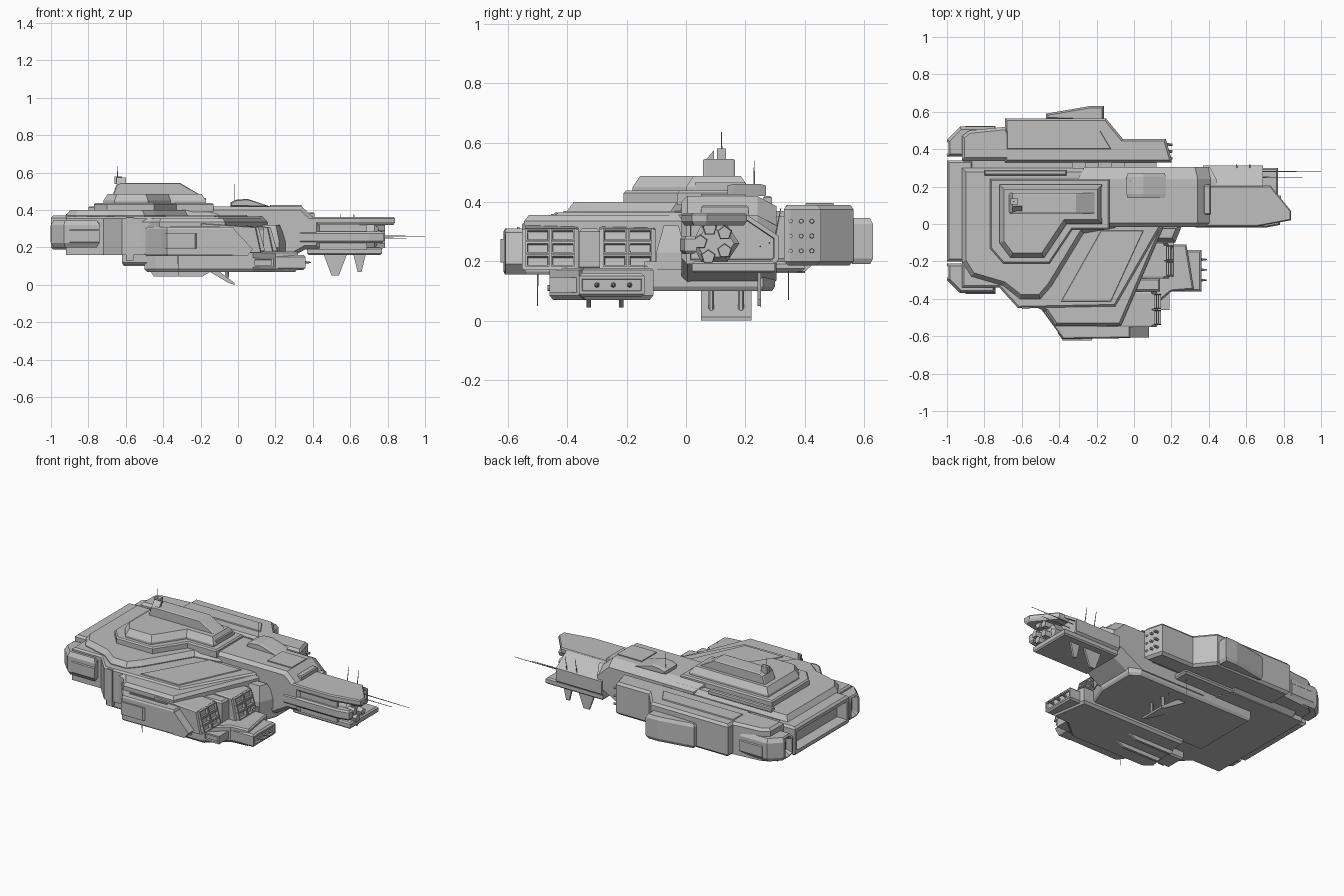
import bpy, bmesh
from mathutils import Vector

if "Cube" in bpy.data.objects:
    bpy.data.objects.remove(bpy.data.objects["Cube"])

grey = bpy.data.materials.new("hull_grey")
grey.use_nodes = True
grey.diffuse_color = (0.52, 0.52, 0.52, 1)
grey.node_tree.nodes["Principled BSDF"].inputs["Base Color"].default_value = (0.52, 0.52, 0.52, 1)


def inset(pts, d):
    """Move every edge of a counter-clockwise outline inward by d."""
    out = []
    for i, p in enumerate(pts):
        a = (p - pts[i - 1]).normalized()
        b = (pts[(i + 1) % len(pts)] - p).normalized()
        na, nb = Vector((-a.y, a.x)), Vector((-b.y, b.x))
        out.append(p + (na + nb) * d / max(1 + na.dot(nb), 0.3))
    return out


def prism(name, pts, levels, axis="z"):
    """Stack an outline through (height, inset) levels along an axis."""
    pts = [Vector(p) for p in pts]
    if sum(p.x * q.y - q.x * p.y for p, q in zip(pts, pts[1:] + pts[:1])) < 0:
        pts.reverse()
    place = {"z": lambda p, h: (p.x, p.y, h), "y": lambda p, h: (p.x, h, p.y),
             "x": lambda p, h: (h, p.x, p.y)}[axis]
    bm = bmesh.new()
    rings = [[bm.verts.new(place(p, h)) for p in inset(pts, d)] for h, d in levels]
    bm.faces.new(rings[0])
    bm.faces.new(rings[-1])
    n = len(pts)
    for lo, hi in zip(rings, rings[1:]):
        for i in range(n):
            bm.faces.new((lo[i], lo[(i + 1) % n], hi[(i + 1) % n], hi[i]))
    bmesh.ops.recalc_face_normals(bm, faces=bm.faces)
    mesh = bpy.data.meshes.new(name)
    bm.to_mesh(mesh)
    bm.free()
    obj = bpy.data.objects.new(name, mesh)
    mesh.materials.append(grey)
    bpy.context.collection.objects.link(obj)
    return obj


def box(name, x, y, z, chamfer=0):
    c = chamfer
    levels = [(z[0], c), (z[0] + c, 0), (z[1] - c, 0), (z[1], c)] if c else [(z[0], 0), (z[1], 0)]
    return prism(name, [(x[0], y[0]), (x[1], y[0]), (x[1], y[1]), (x[0], y[1])], levels)


def recess(obj, direction, rim, depth):
    """Sink the faces pointing in one direction, leaving a rim."""
    bm = bmesh.new()
    bm.from_mesh(obj.data)
    way = Vector(direction)
    faces = [f for f in bm.faces if f.normal.dot(way) > 0.8]
    bmesh.ops.inset_region(bm, faces=faces, thickness=rim, use_even_offset=True)
    bmesh.ops.inset_region(bm, faces=faces, thickness=0.002, depth=-depth, use_even_offset=True)
    bm.to_mesh(obj.data)
    bm.free()
    return obj


def rod(name, start, end, radius, sides=6, tip=None):
    a, b = Vector(start), Vector(end)
    bpy.ops.mesh.primitive_cone_add(vertices=sides, radius1=radius, radius2=radius if tip is None else tip,
                                    depth=(b - a).length, location=(a + b) / 2,
                                    rotation=(b - a).to_track_quat("Z", "Y").to_euler())
    bpy.context.object.name = name
    bpy.context.object.data.materials.append(grey)


# Main hull and belly
prism("main_hull", [(-.92, -.34), (-.72, -.34), (-.62, -.45), (-.1, -.44), (.14, -.02), (.14, .3),
                    (-.35, .3), (-.42, .4), (-.92, .4)], [(.16, 0), (.355, 0), (.365, .01)])
prism("left_aft_hull", [(-.92, .34), (-.92, .47), (-.88, .5), (-.68, .52), (-.6, .34)],
      [(.19, 0), (.375, 0), (.39, .015)])
prism("belly_plate", [(-.62, -.14), (.2, -.14), (.26, .02), (.26, .26), (.2, .3), (-.62, .3)],
      [(.1, .01), (.115, 0), (.2, 0)])
prism("aft_deck", [(-.92, -.2), (-.87, -.28), (-.7, -.33), (-.61, -.4), (-.5, -.4), (-.44, -.33), (-.27, -.05),
                   (-.1, -.02), (-.1, .3), (-.92, .3)], [(.355, 0), (.37, 0), (.4, .022)])
prism("hull_skirt_left", [(.29, .16), (.29, .2), (.44, .2), (.4, .165)], [(-.85, 0), (-.4, 0)], "x")

# Neck and nose
prism("neck", [(-.3, .1), (.2, .1), (.36, .19), (.44, .19), (.44, .355), (.41, .355), (.34, .42), (-.3, .42)],
      [(-.015, .02), (.005, 0), (.24, 0), (.305, .035)], "y")
recess(prism("nose_body", [(.0, .19), (.295, .19), (.312, .205), (.312, .285), (.205, .357), (.0, .357)],
             [(.37, 0), (.69, 0)], "x"), (1, 0, 0), .015, .03)
prism("nose_top_plate", [(.37, -.015), (.65, -.015), (.84, .02), (.84, .07), (.73, .205), (.37, .205)],
      [(.32, .01), (.335, 0), (.355, 0), (.362, .006)])
prism("nose_side_rail", [(.33, -.02), (.7, -.02), (.78, -.005), (.78, .035), (.33, .035)],
      [(.225, .008), (.235, 0), (.275, 0), (.285, .008)])
prism("nose_gun_housing", [(.02, .26), (.05, .2), (.14, .2), (.18, .26), (.14, .32), (.05, .32)],
      [(.4, 0), (.73, 0), (.75, .015)], "x")
box("nose_keel", (.37, .77), (.02, .3), (.16, .2), .008)
box("nose_collar", (.37, .41), (.05, .21), (.35, .388), .006)
for i, (y, z) in enumerate([(.048, .265), (.08, .31), (.13, .295), (.13, .235), (.075, .215)]):
    rod(f"nose_gun_{i}", (.72, y, z), (.785, y, z), .027, 5, .023)
for x, w, z in [(.52, .065, .05), (.65, .035, .07)]:
    prism("keel_fin", [(x - w, .17), (x + w, .17), (x + w * .3, z), (x - w * .3, z)],
          [(.24, 0), (.252, 0)], "y")

# Neck hump and spine plate
prism("neck_hump", [(-.04, .44), (-.01, .455), (.05, .46), (.17, .42), (-.04, .42)],
      [(.14, .005), (.16, 0), (.25, 0), (.27, .005)], "y")
box("neck_spine", (.17, .34), (.05, .2), (.415, .426))

# Superstructure tiers
prism("lower_tier", [(-.77, .24), (-.13, .24), (-.13, -.03), (-.33, -.03), (-.45, -.21), (-.7, -.21), (-.77, -.13)],
      [(.39, 0), (.43, 0), (.438, .008)])
prism("middle_tier", [(-.72, .21), (-.17, .21), (-.17, .0), (-.36, .0), (-.48, -.18), (-.66, -.18), (-.72, -.1)],
      [(.43, 0), (.45, 0), (.487, .025)])
prism("bridge", [(-.67, .48), (-.65, .535), (-.63, .545), (-.31, .545), (-.2, .48)],
      [(.057, .004), (.065, 0), (.157, 0), (.165, .004)], "y")
box("bridge_sensor", (-.66, -.62), (.105, .135), (.54, .58))
prism("bridge_wedge", [(.065, .54), (.095, .575), (.095, .54)], [(-.65, 0), (-.6, 0)], "x")
box("bridge_forward_block", (-.22, -.17), (.03, .2), (.44, .465))
for i in range(3):
    box("deck_vent", (-.4 + i * .14, -.33 + i * .14), (.29, .33), (.34, .37))
box("deck_rail", (-.8, -.36), (.26, .29), (.39, .42), .006)

# Engine block, corner engine pods
recess(box("engine_frame", (-1, -.86), (-.2, .34), (.19, .37), .012), (-1, 0, 0), .02, .07)
for s, y in [(1, .36), (-1, -.21)]:
    pod = prism("corner_engine", [(-1, y), (-1, y + s * .09), (-.93, y + s * .16), (-.74, y + s * .16), (-.74, y)],
                [(.2, .015), (.225, 0), (.32, 0), (.345, .015)])
    recess(pod, (-1, 0, 0), .012, .04)
    box("engine_pipe", (-.9, -.74), sorted((y + s * .1, y + s * .165)), (.22, .3), .008)

# Left side sponson with forward launcher
prism("sponson", [(-.69, .34), (-.69, .565), (-.15, .565), (-.06, .455), (.17, .455), (.2, .35), (.2, .33), (-.69, .33)],
      [(.185, .015), (.2, 0), (.375, 0), (.39, .012)])
prism("sponson_panel", [(-.68, .4), (-.68, .5), (-.18, .5), (-.12, .4)], [(.385, 0), (.396, .004)])
prism("sponson_fin", [(-.47, .56), (-.47, .59), (-.24, .63), (-.16, .63), (-.16, .55)],
      [(.19, .01), (.21, 0), (.325, 0), (.345, .01)])
box("sponson_skirt", (-.5, -.05), (.29, .4), (.165, .2), .01)
box("launcher_link", (-.1, .12), (.28, .36), (.21, .35))
for y in (.352, .388, .424):
    for z in (.235, .285, .335):
        rod("sponson_tube", (.16, y, z), (.205, y, z), .009, 8, .007)

# Right side wing with missile racks
prism("missile_wing", [(-.62, -.4), (-.47, -.47), (-.42, -.545), (-.07, -.545), (.16, -.01), (-.3, .0)],
      [(.165, 0), (.335, 0), (.355, .015)])
prism("wing_top_plate", [(-.4, -.42), (-.12, -.42), (.06, -.03), (-.18, -.03)], [(.35, 0), (.37, .008)])
prism("wing_root_block", [(.1, -.1), (.22, -.1), (.26, 0), (.1, 0)], [(.17, 0), (.23, 0), (.32, .025)])
for front, y0 in [(.21, -.282), (.145, -.542)]:
    prism("rack_housing", [(-.2, .17), (front - .02, .17), (front - .05, .31), (-.2, .33)],
          [(y0 - .01, .004), (y0, 0), (y0 + .17, 0), (y0 + .18, .004)], "y")
    for col in range(2):
        for row in range(3):
            y, z = y0 + .002 + col * .085, .182 + row * .043
            x = front - row * .012
            cell = prism("missile_cell", [(-.1, z), (x, z), (x - .012, z + .041), (-.1, z + .041)],
                         [(y, 0), (y + .081, 0)], "y")
            recess(cell, (1, 0, 0), .006, .03)
box("rack_divider", (-.1, .14), (-.36, -.29), (.17, .31), .01)

# Outer wing pod
prism("outer_pod", [(-.5, -.45), (-.38, -.615), (-.02, -.61), (-.02, -.45)],
      [(.155, .006), (.165, 0), (.3, 0), (.31, .006)])
prism("outer_pod_nose", [(-.03, .155), (.05, .155), (.08, .19), (-.03, .307)], [(-.608, 0), (-.54, 0)], "y")
prism("outer_pod_door", [(-.41, -.58), (-.38, -.624), (-.23, -.624), (-.21, -.6)], [(.195, 0), (.275, 0)])
box("outer_pod_rail", (-.36, -.1), (-.57, -.56), (.3, .316))

# Lower forward pod
prism("lower_pod", [(-.5, -.42), (-.44, -.46), (.08, -.46), (.2, -.36), (.32, -.35), (.28, -.11), (-.46, -.11)],
      [(.07, .012), (.085, 0), (.17, 0), (.178, .008)])
recess(box("lower_pod_snout", (.2, .36), (-.36, -.14), (.08, .16), .01), (1, 0, 0), .01, .01)
for y in (-.3, -.245, -.19):
    rod("snout_gun", (.34, y, .12), (.39, y, .12), .01, 8, .003)
for i in range(3):
    rod("pod_lamp", (-.15 + i * .07, -.455, .11), (-.15 + i * .07, -.467, .11), .01, 8)
recess(box("pod_port", (.08, .19), (-.46, -.36), (.095, .145)), (0, -1, 0), .01, .01)
for y in (-.335, -.225):
    prism("belly_strake", [(-.47, .075), (-.45, .045), (-.19, .045), (-.14, .075)], [(y, 0), (y + .015, 0)], "y")

# Hanging ramp with struts
prism("ramp", [(-.2, .1), (-.14, .1), (-.02, .012), (-.02, 0), (-.05, .01)], [(.05, 0), (.22, 0)], "y")
for y in (.085, .185):
    rod("ramp_strut", (-.06, y, .11), (-.06, y, .03), .01, 6)

# Right flank door and plates
box("flank_door", (-.6, -.56), (-.455, -.4), (.13, .36))
box("flank_block", (-.62, -.45), (-.43, -.3), (.11, .17), .01)
box("flank_plate", (-.9, -.74), (-.35, -.3), (.24, .34), .01)

# Antennas
for start, end in [((.69, .28, .262), (1, .28, .26)), ((.69, .25, .25), (.9, .25, .25)),
                   ((-.645, .12, .57), (-.645, .12, .635)), ((-.02, .23, .42), (-.02, .23, .54)),
                   ((-.32, -.5, .17), (-.32, -.5, .05)), ((-.05, .25, .12), (-.05, .25, .045)),
                   ((-.1, .345, .2), (-.1, .345, .07)), ((.55, .3, .28), (.55, .32, .38)),
                   ((.62, .3, .28), (.62, .32, .38))]:
    rod("antenna", start, end, .003, 5, .0015)
